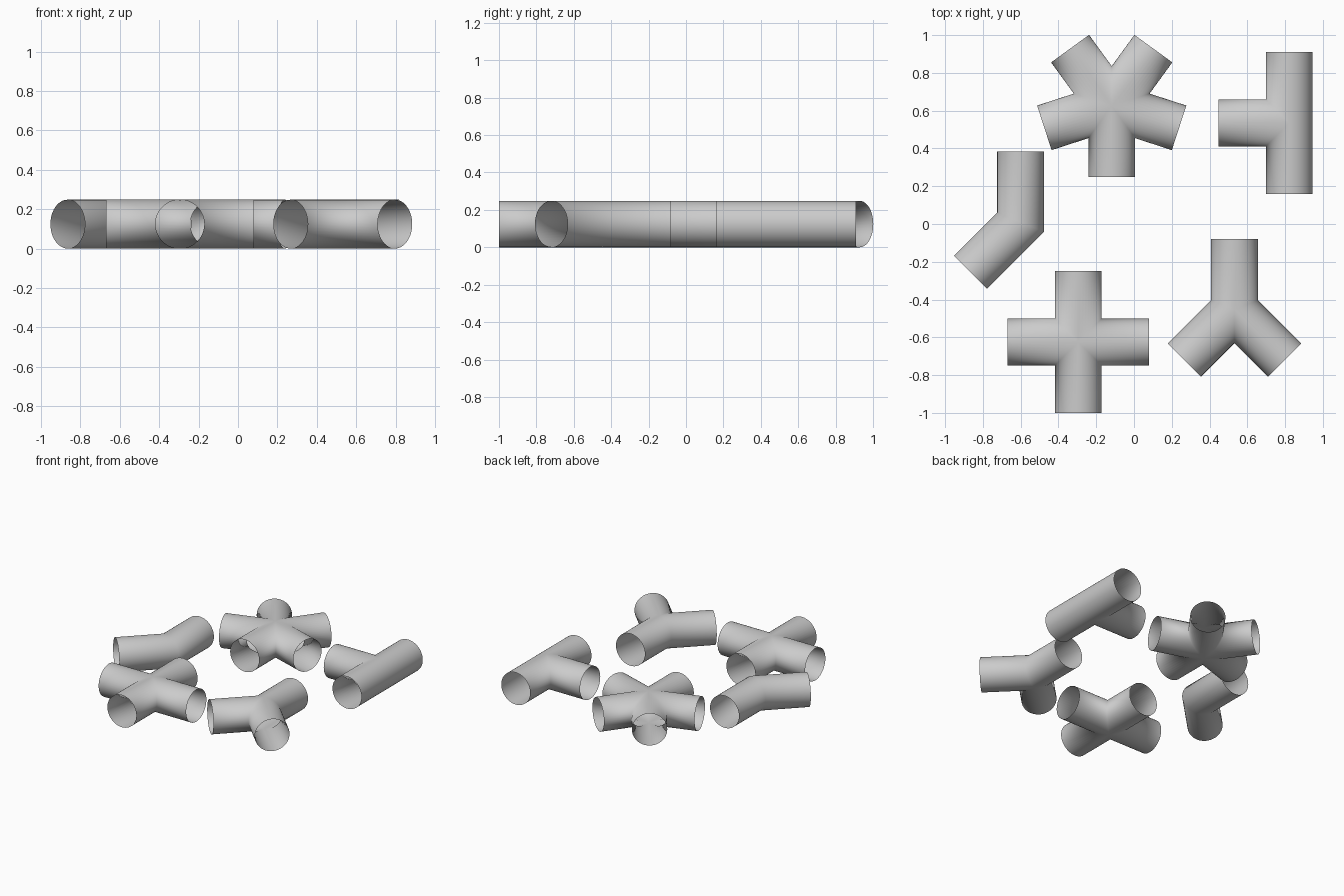
import bpy, bmesh
from math import sin, cos, tan, pi, radians

cube = bpy.data.objects.get("Cube")
if cube:
    bpy.data.objects.remove(cube, do_unlink=True)

RADIUS = 0.124
ARM = 0.375
SIDES = 48

grey = bpy.data.materials.new("pipe_grey")
grey.use_nodes = True
colour = (0.6, 0.6, 0.6, 1)
grey.diffuse_color = colour
grey.node_tree.nodes["Principled BSDF"].inputs["Base Color"].default_value = colour


def pipe_fitting(name, x, y, angles):
    """Open thin-walled pipes meeting at a centre, mitred against their neighbours."""
    angles = sorted(angles)
    bm = bmesh.new()
    for i, a in enumerate(angles):
        # Angular gap to the neighbouring arm on each side
        left = (angles[(i + 1) % len(angles)] - a) % 360
        right = (a - angles[i - 1]) % 360
        c, s = cos(radians(a)), sin(radians(a))
        inner, outer = [], []
        for k in range(SIDES):
            t = RADIUS * cos(2 * pi * k / SIDES)
            h = RADIUS * sin(2 * pi * k / SIDES)
            start = abs(t) / tan(radians(left if t > 0 else right) / 2)
            for ring, d in ((inner, start), (outer, ARM)):
                ring.append(bm.verts.new((d * c - t * s, d * s + t * c, h)))
        for k in range(SIDES):
            n = (k + 1) % SIDES
            bm.faces.new((inner[k], inner[n], outer[n], outer[k]))
    # Weld the mitre seams so the shading flows from arm to arm
    bmesh.ops.remove_doubles(bm, verts=bm.verts, dist=0.0002)
    bmesh.ops.recalc_face_normals(bm, faces=bm.faces)
    for f in bm.faces:
        f.smooth = True
    mesh = bpy.data.meshes.new(name)
    bm.to_mesh(mesh)
    bm.free()
    mesh.materials.append(grey)
    obj = bpy.data.objects.new(name, mesh)
    obj.location = (x, y, RADIUS)
    bpy.context.collection.objects.link(obj)


pipe_fitting("elbow_pipe", -0.60, 0.01, [90, 225])
pipe_fitting("tee_pipe", 0.822, 0.535, [90, 180, 270])
pipe_fitting("wye_pipe", 0.532, -0.455, [90, 225, 315])
pipe_fitting("cross_pipe", -0.295, -0.625, [0, 90, 180, 270])
pipe_fitting("five_way_pipe", -0.118, 0.625, [54 + 72 * i for i in range(5)])
